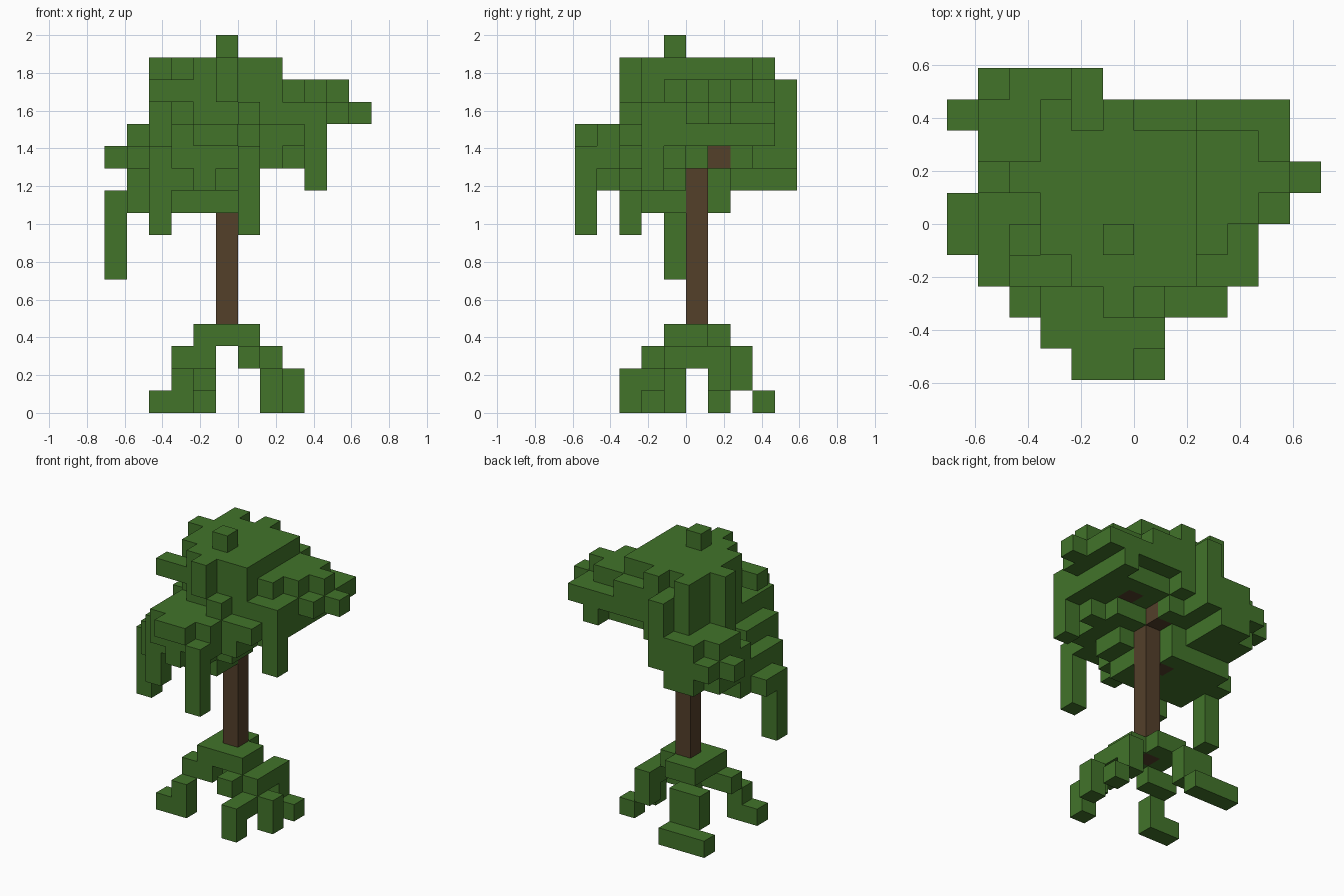
import bpy
import bmesh
from mathutils import Vector

cube = bpy.data.objects.get("Cube")
if cube:
    bpy.data.objects.remove(cube, do_unlink=True)

UNIT = 2 / 17                    # edge of one block
ORIGIN = Vector((-6, -5, 0))     # grid corner, in blocks


def make_material(name, colour):
    mat = bpy.data.materials.new(name)
    mat.use_nodes = True
    mat.diffuse_color = (*colour, 1)
    bsdf = mat.node_tree.nodes["Principled BSDF"]
    bsdf.inputs["Base Color"].default_value = (*colour, 1)
    bsdf.inputs["Roughness"].default_value = 0.9
    return mat


def span(value):
    first, last = value if isinstance(value, tuple) else (value, value)
    return range(first, last + 1)


def fill(cells, x, y, z):
    """Add a solid run of blocks, given inclusive block ranges."""
    cells.update((i, j, k) for i in span(x) for j in span(y) for k in span(z))


def build(name, cells, mat):
    """Skin a set of blocks with only its outer faces, merged into flat planes."""
    bm = bmesh.new()
    for cell in cells:
        for axis in range(3):
            for side in (0, 1):
                near = list(cell)
                near[axis] += 2 * side - 1
                if tuple(near) in cells:
                    continue
                u, v = (axis + 1) % 3, (axis + 2) % 3
                corners = []
                for a, b in ((0, 0), (1, 0), (1, 1), (0, 1)):
                    p = Vector(cell)
                    p[axis] += side
                    p[u] += a
                    p[v] += b
                    corners.append(bm.verts.new((p + ORIGIN) * UNIT))
                bm.faces.new(corners if side else corners[::-1])
    bmesh.ops.remove_doubles(bm, verts=bm.verts, dist=UNIT / 100)
    bmesh.ops.dissolve_limit(bm, angle_limit=0.01, verts=bm.verts, edges=bm.edges)
    mesh = bpy.data.meshes.new(name)
    bm.to_mesh(mesh)
    bm.free()
    mesh.materials.append(mat)
    obj = bpy.data.objects.new(name, mesh)
    bpy.context.collection.objects.link(obj)


leaf_green = make_material("leaf green", (0.054, 0.174, 0.023))
bark_brown = make_material("bark brown", (0.087, 0.050, 0.023))

# Trunk with a bend and short branches at the top
trunk = set()
fill(trunk, x=5, y=5, z=(3, 10))
fill(trunk, x=5, y=6, z=11)
fill(trunk, x=7, y=6, z=12)
fill(trunk, x=4, y=5, z=9)

# Roots: plate round the trunk
roots = set()
fill(roots, x=(4, 6), y=(4, 5), z=3)
fill(roots, x=(4, 5), y=6, z=3)
# Front right root
fill(roots, x=(3, 4), y=4, z=2)
fill(roots, x=3, y=3, z=(0, 1))
fill(roots, x=2, y=3, z=0)
# Front left root
fill(roots, x=6, y=3, z=2)
fill(roots, x=7, y=(2, 3), z=1)
fill(roots, x=7, y=2, z=0)
# Left beam and its two feet
fill(roots, x=7, y=(4, 6), z=2)
fill(roots, x=8, y=4, z=(0, 1))
fill(roots, x=7, y=6, z=1)
fill(roots, x=8, y=6, z=0)
# Back root
fill(roots, x=(3, 4), y=7, z=(1, 2))
fill(roots, x=(2, 4), y=8, z=0)

# Crown: top block and upper mass
crown = set()
fill(crown, x=5, y=4, z=16)
fill(crown, x=(4, 7), y=(3, 7), z=(13, 15))
fill(crown, x=3, y=(4, 8), z=(12, 15))
fill(crown, x=2, y=6, z=(12, 15))
fill(crown, x=5, y=2, z=(14, 15))
fill(crown, x=5, y=8, z=(12, 15))
fill(crown, x=(2, 3), y=3, z=14)
fill(crown, x=4, y=8, z=(12, 14))
fill(crown, x=4, y=9, z=(11, 14))
# Left shelf
fill(crown, x=8, y=(4, 7), z=(13, 14))
fill(crown, x=9, y=(5, 7), z=(13, 14))
fill(crown, x=10, y=6, z=14)
fill(crown, x=(6, 7), y=8, z=14)
fill(crown, x=(8, 9), y=(3, 4), z=13)
fill(crown, x=10, y=(5, 8), z=13)
fill(crown, x=(6, 9), y=8, z=13)
fill(crown, x=11, y=6, z=13)
fill(crown, x=9, y=(4, 8), z=12)
# Middle mass
fill(crown, x=(3, 8), y=(2, 7), z=12)
fill(crown, x=6, y=2, z=13)
fill(crown, x=(3, 6), y=1, z=12)
fill(crown, x=(4, 5), y=0, z=12)
fill(crown, x=(1, 2), y=(7, 8), z=12)
fill(crown, x=(2, 3), y=9, z=12)
# Lower mass
fill(crown, x=(3, 7), y=(2, 4), z=11)
fill(crown, x=2, y=(2, 4), z=11)
fill(crown, x=(3, 6), y=1, z=11)
fill(crown, x=(3, 4), y=(5, 8), z=11)
fill(crown, x=(1, 2), y=(6, 9), z=11)
fill(crown, x=5, y=7, z=11)
fill(crown, x=(6, 7), y=5, z=11)
fill(crown, x=8, y=4, z=11)
fill(crown, x=0, y=8, z=11)
fill(crown, x=(1, 4), y=(3, 5), z=10)
fill(crown, x=(1, 3), y=(6, 8), z=10)
fill(crown, x=(2, 3), y=9, z=(10, 11))
fill(crown, x=(5, 6), y=(3, 4), z=10)
fill(crown, x=(2, 5), y=2, z=10)
fill(crown, x=4, y=1, z=10)
fill(crown, x=4, y=6, z=10)
fill(crown, x=(1, 4), y=(3, 6), z=9)
fill(crown, x=5, y=(3, 4), z=9)
# Hanging strands
fill(crown, x=0, y=4, z=(6, 9))
fill(crown, x=0, y=5, z=9)
fill(crown, x=2, y=2, z=(8, 11))
fill(crown, x=6, y=0, z=(8, 11))
fill(crown, x=9, y=3, z=(10, 13))

build("trunk", trunk, bark_brown)
build("roots", roots - trunk, leaf_green)
build("crown", crown - trunk, leaf_green)
